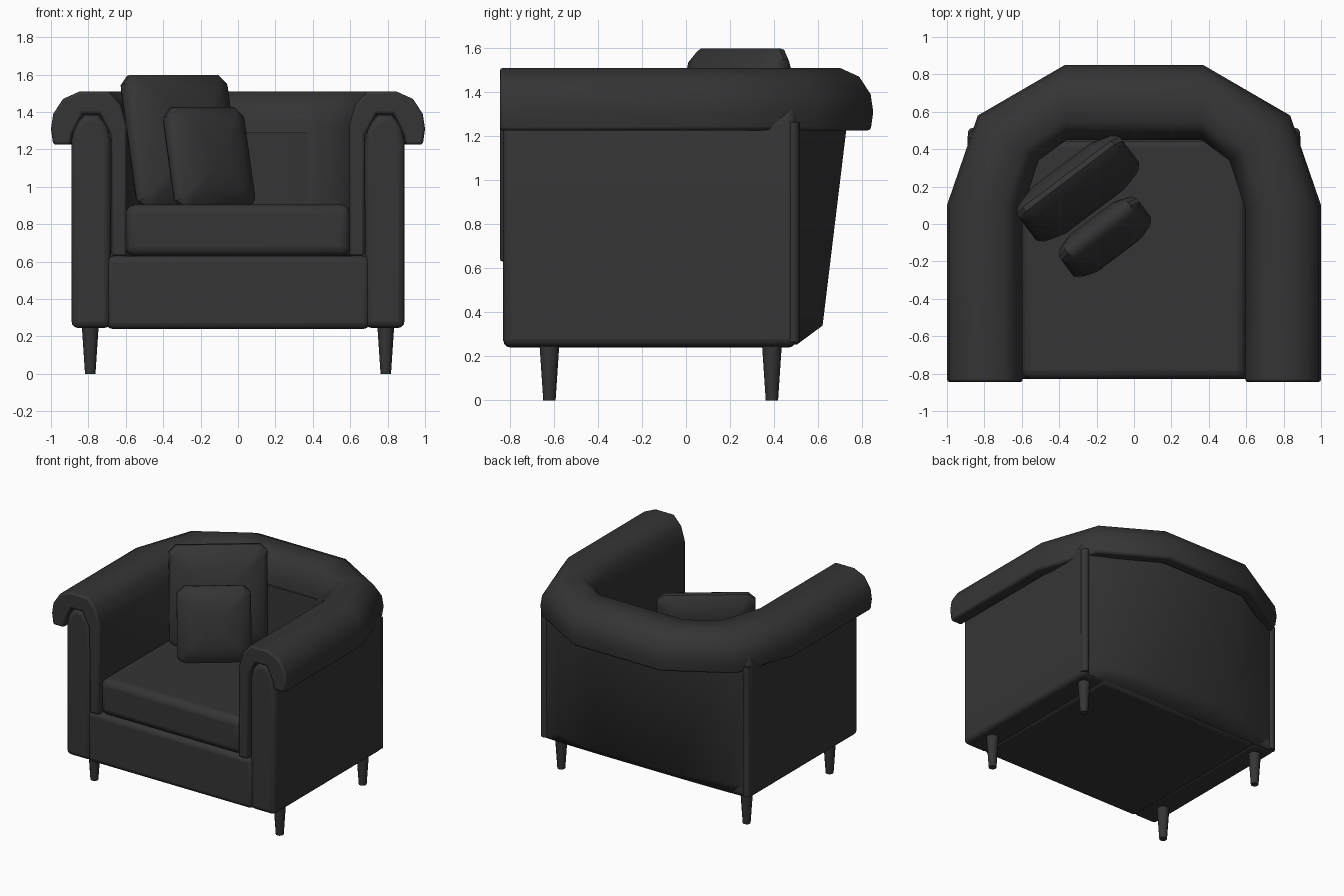
import bpy, bmesh, math
from mathutils import Matrix, Vector

if "Cube" in bpy.data.objects:
    bpy.data.objects.remove(bpy.data.objects["Cube"])

fabric = bpy.data.materials.new("charcoal fabric")
fabric.diffuse_color = (0.035, 0.035, 0.035, 1)
fabric.use_nodes = True
fabric.node_tree.nodes["Principled BSDF"].inputs["Base Color"].default_value = fabric.diffuse_color


def finish(name, bm, bevel=0, segments=2, limit=50, smooth=40):
    bmesh.ops.recalc_face_normals(bm, faces=bm.faces)
    me = bpy.data.meshes.new(name)
    bm.to_mesh(me)
    bm.free()
    ob = bpy.data.objects.new(name, me)
    bpy.context.collection.objects.link(ob)
    me.materials.append(fabric)
    for o in bpy.context.selected_objects:
        o.select_set(False)
    ob.select_set(True)
    bpy.context.view_layer.objects.active = ob
    bpy.ops.object.shade_smooth_by_angle(angle=math.radians(smooth))
    if bevel:
        m = ob.modifiers.new("soft edges", 'BEVEL')
        m.width, m.segments = bevel, segments
        m.limit_method, m.angle_limit = 'ANGLE', math.radians(limit)
    return ob


def loft(rings, caps=True, closed=True):
    bm = bmesh.new()
    rows = [[bm.verts.new(p) for p in r] for r in rings]
    n = len(rows[0])
    for a, b in zip(rows, rows[1:]):
        for i in range(n if closed else n - 1):
            j = (i + 1) % n
            bm.faces.new((a[i], a[j], b[j], b[i]))
    if caps:
        bm.faces.new(rows[0])
        bm.faces.new(rows[-1])
    return bm


def box(name, lo, hi, bevel, segments=2):
    bm = bmesh.new()
    lo, hi = Vector(lo), Vector(hi)
    bmesh.ops.create_cube(bm, size=1, matrix=Matrix.Translation((lo + hi) / 2)
                          @ Matrix.Diagonal((*(hi - lo), 1)))
    return finish(name, bm, bevel, segments)


# Rolled rim and inner wall: hook profile swept round a U between inner and outer paths
hook = [(0, 0.63), (0, 1.33), (0.08, 1.44), (0.24, 1.51), (0.62, 1.51),
        (0.84, 1.47), (0.97, 1.39), (1, 1.31), (0.97, 1.225), (0.74, 1.225),
        (0.72, 1.28), (0.58, 1.39), (0.36, 1.39), (0.21, 1.28), (0.2, 0.63)]
path = [((0.595, -0.845), (1, -0.845)), ((0.595, 0.08), (1, 0.10)),
        ((0.51, 0.34), (0.835, 0.58)), ((0.36, 0.45), (0.37, 0.85))]
path += [((-a[0], a[1]), (-b[0], b[1])) for a, b in reversed(path)]
rings = [[(a[0] + (b[0] - a[0]) * t, a[1] + (b[1] - a[1]) * t, z) for t, z in hook]
         for a, b in path]
finish("rolled_rim", loft(rings), 0.014, 2, 65, 50)

# Arm panels with arched top, corner piping and legs on both sides
arch = [(0.68, 0.245), (0.89, 0.245), (0.89, 1.25), (0.87, 1.33), (0.82, 1.385),
        (0.75, 1.385), (0.70, 1.33), (0.68, 1.25)]
for side, s in (("left", -1), ("right", 1)):
    finish(side + "_arm", loft([[(s * x, y, z) for x, z in arch] for y in (-0.83, 0.5)]),
           0.035, 3, 55)
    bm = bmesh.new()
    bmesh.ops.create_cone(bm, cap_ends=True, segments=10, radius1=0.03, radius2=0.03,
                          depth=1.0, matrix=Matrix.Translation((s * 0.86, 0.485, 0.765)))
    finish(side + "_corner_piping", bm)
    for end, y in (("front", -0.62), ("back", 0.39)):
        bm = bmesh.new()
        bmesh.ops.create_cone(bm, cap_ends=True, segments=12, radius1=0.028, radius2=0.046,
                              depth=0.27, matrix=Matrix.Translation((s * 0.79, y, 0.135)))
        finish(f"{side}_{end}_leg", bm)

# Curved outer back panel, leaning outward towards the top
back = []
for z, corner, mid in ((0.255, 0.50, 0.505), (0.34, 0.54, 0.62), (1.29, 0.56, 0.735)):
    half = [(0.86, 0.49), (0.72, corner), (0.36, mid)]
    pts = half + [(-x, y) for x, y in reversed(half)] + [(-0.6, 0.44), (0.6, 0.44)]
    back.append([(x, y, z) for x, y in pts])
finish("outer_back", loft(back), smooth=50)

# Seat base and cushion
box("seat_base", (-0.705, -0.83, 0.24), (0.705, 0.5, 0.63), 0.035, 3)
box("seat_cushion", (-0.6, -0.83, 0.63), (0.6, 0.46, 0.905), 0.05, 3)


# Scatter pillows: chamfered squares puffed to both sides, turned and leaning back
def pillow(name, loc, w, h, d):
    def ring(k, depth):
        x, z, c = w / 2 * k, h / 2 * k, 0.05 * k
        q = [(x, z - c), (x - c, z), (c - x, z), (-x, z - c),
             (-x, c - z), (c - x, -z), (x - c, -z), (x, c - z)]
        return [(a, depth, b) for a, b in q]
    bm = loft([ring(k, d / 2 * t) for k, t in
               ((0.3, -1), (0.65, -0.85), (0.92, -0.45), (1, -0.12),
                (1, 0.12), (0.92, 0.45), (0.65, 0.85), (0.3, 1))])
    bm.transform(Matrix.Translation(loc) @ Matrix.Rotation(math.radians(37), 4, 'Z')
                 @ Matrix.Rotation(math.radians(-13), 4, 'X'))
    finish(name, bm, smooth=35)


pillow("large_pillow", (-0.30, 0.19, 1.235), 0.69, 0.74, 0.24)
pillow("small_pillow", (-0.155, -0.07, 1.15), 0.52, 0.56, 0.2)
